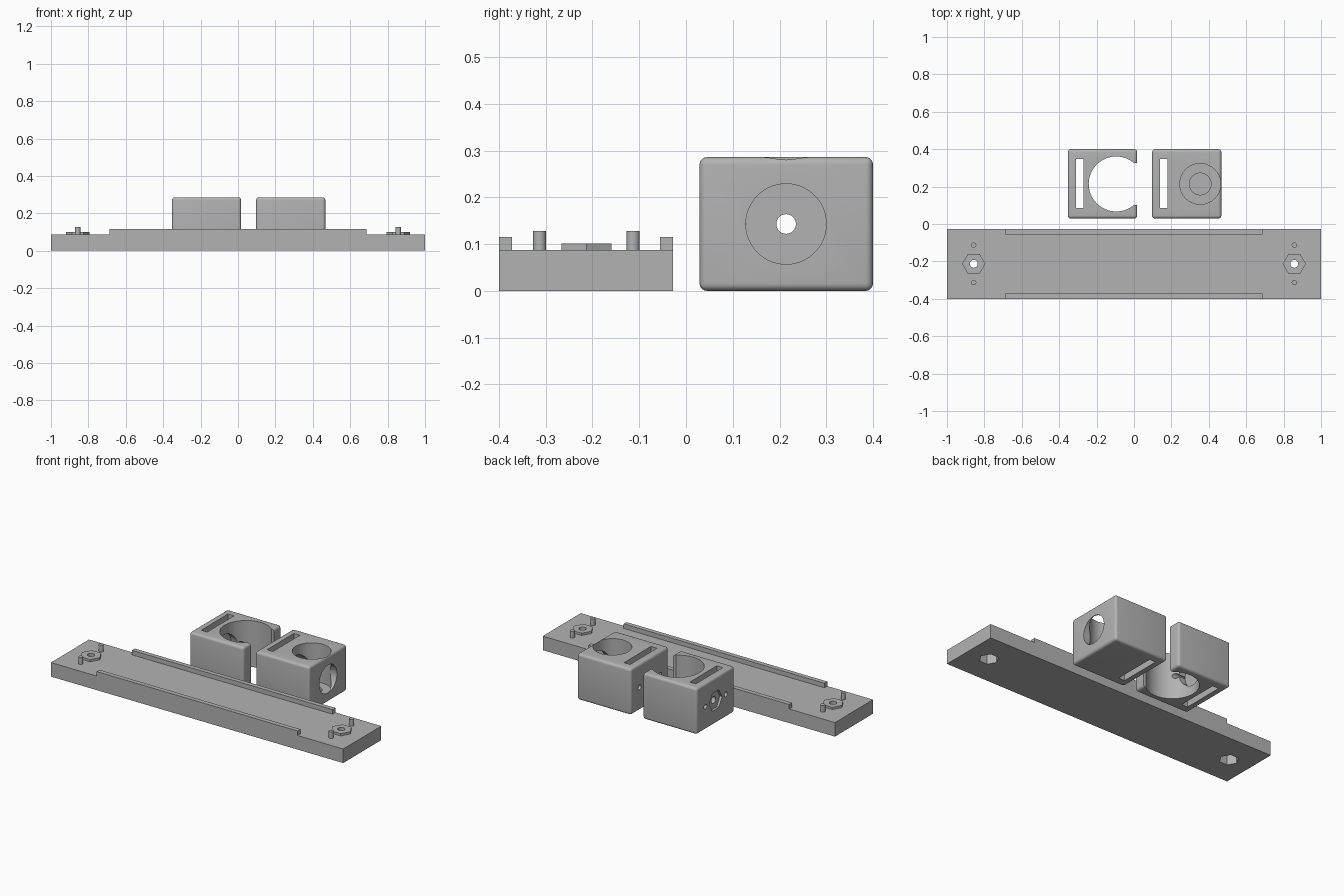
import bpy, math
from mathutils import Matrix

if "Cube" in bpy.data.objects:
    bpy.data.objects.remove(bpy.data.objects["Cube"])

grey = bpy.data.materials.new("plain_grey")
grey.diffuse_color = (0.45, 0.45, 0.45, 1)
grey.use_nodes = True
grey.node_tree.nodes["Principled BSDF"].inputs["Base Color"].default_value = grey.diffuse_color


def finish(ob, name):
    ob.name = name
    ob.data.materials.clear()
    ob.data.materials.append(grey)
    return ob


def box(name, x0, x1, y0, y1, z0, z1):
    bpy.ops.mesh.primitive_cube_add(size=1)
    ob = bpy.context.object
    ob.data.transform(Matrix.Translation(((x0 + x1) / 2, (y0 + y1) / 2, (z0 + z1) / 2))
                      @ Matrix.Diagonal((x1 - x0, y1 - y0, z1 - z0, 1)))
    return finish(ob, name)


def prism(name, sides, r, start, length, axis="z", turn=0.0):
    """Cylinder or prism running from a start point along +x or +z."""
    bpy.ops.mesh.primitive_cylinder_add(vertices=sides, radius=r, depth=length)
    ob = bpy.context.object
    m = Matrix.Translation((0, 0, length / 2)) @ Matrix.Rotation(turn, 4, "Z")
    if axis == "x":
        m = Matrix.Rotation(math.pi / 2, 4, "Y") @ m
    ob.data.transform(Matrix.Translation(start) @ m)
    return finish(ob, name)


def cut(ob, cutters):
    bpy.context.view_layer.objects.active = ob
    for c in cutters:
        mod = ob.modifiers.new("cut", "BOOLEAN")
        mod.operation, mod.solver, mod.object = "DIFFERENCE", "EXACT", c
        bpy.ops.object.modifier_apply(modifier=mod.name)
        bpy.data.objects.remove(c)


def smooth(ob):
    bpy.ops.object.select_all(action="DESELECT")
    ob.select_set(True)
    bpy.context.view_layer.objects.active = ob
    bpy.ops.object.shade_smooth_by_angle(angle=math.radians(32))


# Long mounting plate
TOP, MID = 0.087, -0.213
HEX = math.pi / 6          # puts hexagon corners on the plate's long axis
plate = box("mounting_plate", -1, 1, -0.4, -0.028, 0, TOP)
for s in (-1, 1):
    x = s * 0.857
    cut(plate, [prism("nut_pocket", 6, 0.055, (x, MID, -0.05), 0.115, turn=HEX),
                prism("bolt_hole", 32, 0.021, (x, MID, -0.05), 0.3)])
    # Hexagonal boss with bolt hole
    boss = prism("hex_boss", 6, 0.062, (x, MID, TOP), 0.014, turn=HEX)
    cut(boss, [prism("bolt_hole", 32, 0.021, (x, MID, 0), 0.3)])
    smooth(boss)
    # Locating pins
    for t in (-1, 1):
        smooth(prism("locating_pin", 24, 0.014, (x, MID + t * 0.1, TOP - 0.01), 0.051))
smooth(plate)

# Side rails
box("front_rail", -0.687, 0.687, -0.4, -0.372, TOP, 0.115)
box("back_rail", -0.687, 0.687, -0.056, -0.028, TOP, 0.115)

# Two rounded holder blocks
Y, Z, SIZE, H = 0.214, 0.143, 0.37, 0.286


def holder(name, x0):
    ob = box(name, x0, x0 + SIZE, 0.029, 0.4, 0, H)
    bev = ob.modifiers.new("round", "BEVEL")
    bev.width, bev.segments = 0.016, 5
    bpy.context.view_layer.objects.active = ob
    bpy.ops.object.modifier_apply(modifier=bev.name)
    # Strap slot, hexagonal socket, bolt hole and pin holes
    cut(ob, [box("slot", x0 + 0.042, x0 + 0.083, 0.085, 0.348, -0.1, 0.5),
             prism("socket", 6, 0.063, (x0 - 0.05, Y, Z), 0.065, "x"),
             prism("bolt_hole", 32, 0.021, (x0 - 0.05, Y, Z), 0.2, "x")]
        + [prism("pin_hole", 24, 0.015, (x0 - 0.05, Y + t * 0.1, Z), 0.25, "x")
           for t in (-1, 1)])
    return ob


# Open clamp: through bore, mouth on the right and bolt head recess
clamp = holder("open_clamp_block", -0.353)
cut(clamp, [prism("bore", 64, 0.147, (-0.095, Y, -0.1), 0.6),
            box("mouth", -0.05, 0.1, Y - 0.113, Y + 0.113, -0.1, 0.5),
            prism("recess", 48, 0.086, (-0.257, Y, Z), 0.15, "x")])
smooth(clamp)

# Closed socket: stepped blind bore from above and side bore
socket = holder("closed_socket_block", 0.097)
cut(socket, [prism("bore", 64, 0.109, (0.354, Y, 0.045), 0.4),
             prism("bore_floor", 48, 0.058, (0.354, Y, 0.025), 0.2),
             prism("side_bore", 64, 0.086, (0.2, Y, Z), 0.4, "x")])
smooth(socket)
